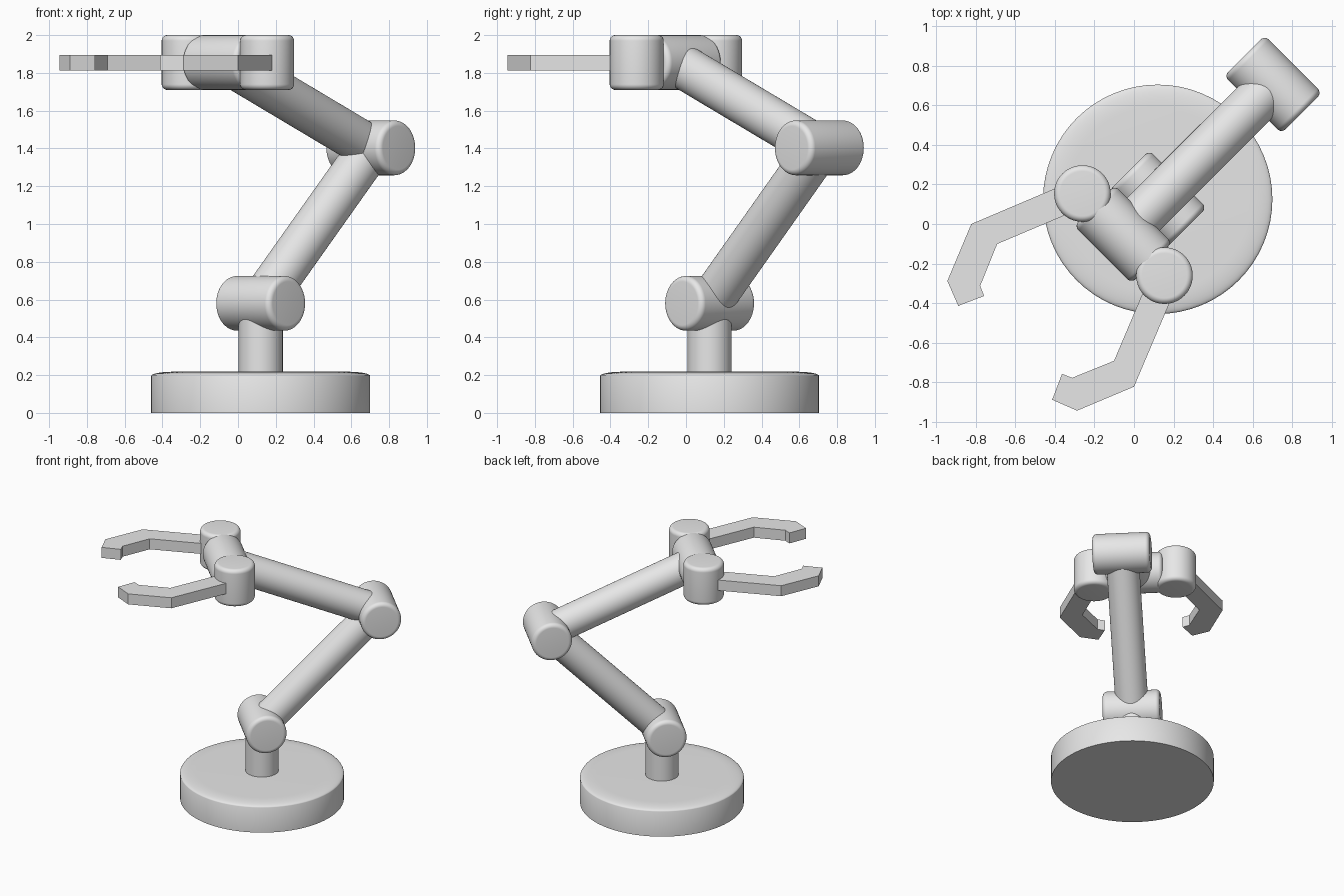
import bpy, bmesh, math
from mathutils import Vector

cube = bpy.data.objects.get("Cube")
if cube:
    bpy.data.objects.remove(cube, do_unlink=True)

GREY = (0.8, 0.8, 0.8, 1.0)
metal = bpy.data.materials.new("light_grey")
metal.use_nodes = True
metal.diffuse_color = GREY
metal.node_tree.nodes["Principled BSDF"].inputs["Base Color"].default_value = GREY


def finish(name, bm, smooth=True):
    """Turn a bmesh into a shaded, coloured object."""
    bmesh.ops.recalc_face_normals(bm, faces=bm.faces)
    mesh = bpy.data.meshes.new(name)
    bm.to_mesh(mesh)
    bm.free()
    mesh.materials.append(metal)
    obj = bpy.data.objects.new(name, mesh)
    bpy.context.collection.objects.link(obj)
    if smooth:
        bpy.ops.object.select_all(action='DESELECT')
        obj.select_set(True)
        bpy.context.view_layer.objects.active = obj
        bpy.ops.object.shade_smooth_by_angle(angle=math.radians(35))
    return obj


def lathe(name, profile, centre, axis=(0, 0, 1)):
    """Revolve an (r, z) profile about z, then turn z towards axis."""
    bm = bmesh.new()
    verts = [bm.verts.new((r, 0, z)) for r, z in profile]
    edges = [bm.edges.new(pair) for pair in zip(verts, verts[1:])]
    bmesh.ops.spin(bm, geom=verts + edges, cent=(0, 0, 0), axis=(0, 0, 1),
                   angle=math.tau, steps=64, use_duplicate=False)
    bmesh.ops.remove_doubles(bm, verts=bm.verts, dist=0.0005)
    obj = finish(name, bm)
    obj.rotation_mode = 'QUATERNION'
    obj.rotation_quaternion = Vector(axis).to_track_quat('Z', 'Y')
    obj.location = centre
    return obj


def rounded_rim(radius, top, wide, tall, steps=8):
    """Quarter-ellipse from the side wall up to the flat cap."""
    angles = [math.pi / 2 * i / steps for i in range(steps + 1)]
    return [(radius - wide + wide * math.cos(a), top - tall + tall * math.sin(a))
            for a in angles]


def joint(name, centre, axis, radius=0.145, length=0.41):
    """Cylinder with both rims rounded."""
    rim = rounded_rim(radius, length / 2, 0.03, 0.03)
    lower = [(r, -z) for r, z in reversed(rim)]
    return lathe(name, [(0, -length / 2)] + lower + rim + [(0, length / 2)], centre, axis)


def rod(name, start, end, radius=0.117):
    """Plain cylinder between two points."""
    span = Vector(end) - Vector(start)
    profile = [(0, 0), (radius, 0), (radius, span.length), (0, span.length)]
    return lathe(name, profile, start, span)


SIDEWAYS = (1, -1, 0)
shoulder = (0.12, 0.125, 0.58)
elbow = (0.703, 0.706, 1.403)
wrist = (-0.055, -0.052, 1.855)

# Base disc and post
lathe("base", [(0, 0), (0.58, 0)] + rounded_rim(0.58, 0.218, 0.116, 0.023) + [(0, 0.218)],
      (0.12, 0.125, 0))
rod("post", (0.12, 0.125, 0.15), shoulder)

# Joints and arms
joint("shoulder_joint", shoulder, SIDEWAYS)
joint("elbow_joint", elbow, SIDEWAYS)
joint("wrist_joint", wrist, SIDEWAYS)
rod("lower_arm", shoulder, elbow)
rod("upper_arm", elbow, wrist)

# Gripper: knuckles and bent fingers, mirrored across the x = y plane
finger = [(-0.30, 0.222), (-0.823, 0.0), (-0.944, -0.288), (-0.889, -0.414),
          (-0.758, -0.364), (-0.778, -0.313), (-0.692, -0.101), (-0.25, 0.086)]
for side in ("right", "left"):
    def place(x, y):
        return (x, y) if side == "right" else (y, x)

    joint(side + "_knuckle", (*place(-0.261, 0.154), 1.855), (0, 0, 1), 0.143, 0.29)
    bm = bmesh.new()
    face = bm.faces.new([bm.verts.new((*place(x, y), 1.812)) for x, y in finger])
    grown = bmesh.ops.extrude_face_region(bm, geom=[face])["geom"]
    top = [v for v in grown if isinstance(v, bmesh.types.BMVert)]
    bmesh.ops.translate(bm, verts=top, vec=(0, 0, 0.082))
    if face.is_valid and len(face.link_faces if hasattr(face, "link_faces") else []) > 0:
        face.normal_flip()
    finish(side + "_finger", bm, smooth=False)
